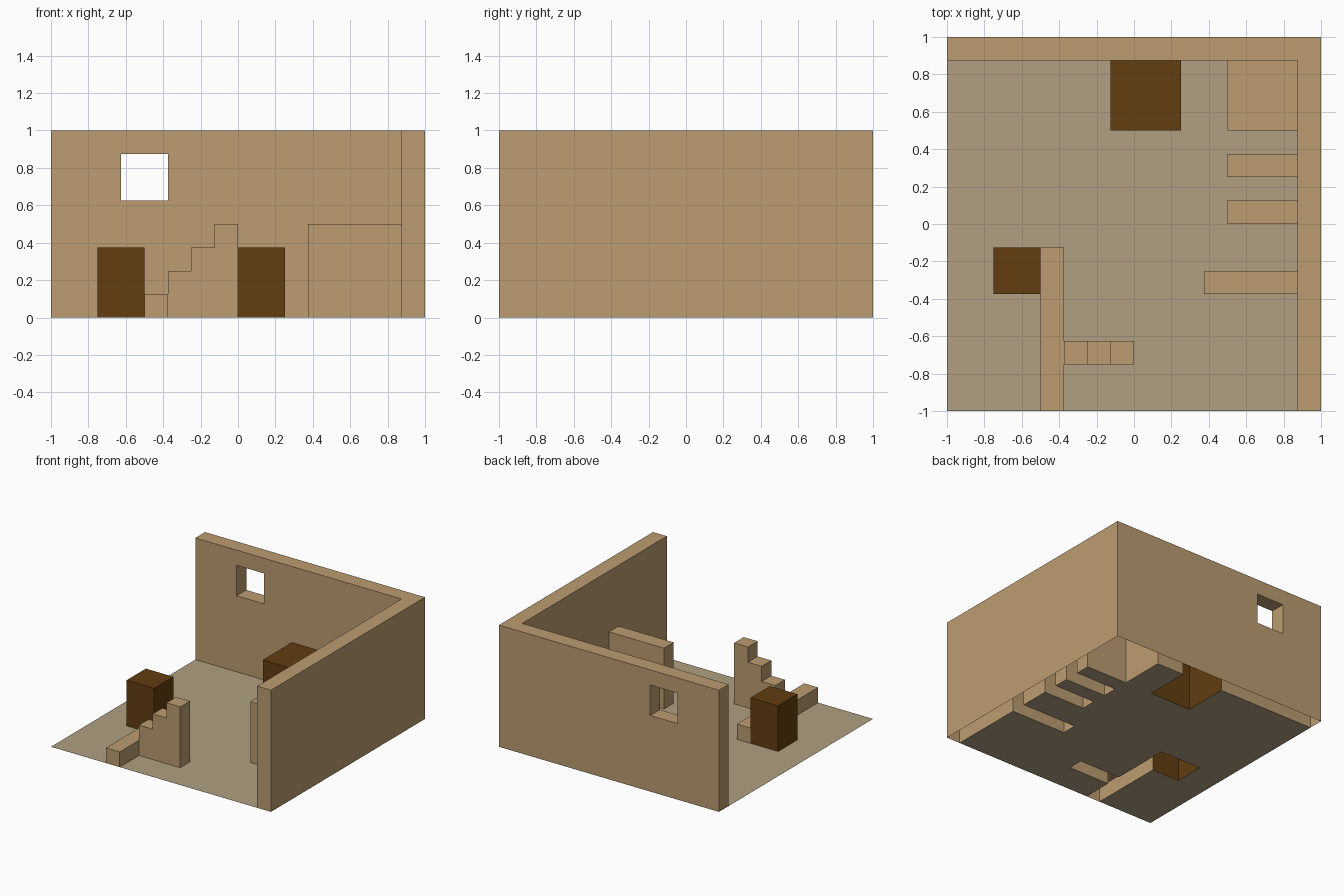
import bpy, bmesh
from mathutils import Vector

if "Cube" in bpy.data.objects:
    bpy.data.objects.remove(bpy.data.objects["Cube"])

U = 0.125   # the whole room sits on a 1/8 unit lattice
N = 16


def material(name, rgb):
    m = bpy.data.materials.new(name)
    m.diffuse_color = (*rgb, 1)
    m.use_nodes = True
    m.node_tree.nodes["Principled BSDF"].inputs["Base Color"].default_value = m.diffuse_color
    return m


plaster = material("tan plaster", (0.503, 0.333, 0.165))
ground = material("dusty floor", (0.434, 0.347, 0.223))
wood = material("dark wood", (0.122, 0.048, 0.005))

solid = {}  # lattice cell -> part name


def cells(x0, x1, y0, y1, z0, z1):
    r = lambda a, b, o: range(round((a + o) / U), round((b + o) / U))
    return [(i, j, k) for i in r(x0, x1, 1) for j in r(y0, y1, 1) for k in r(z0, z1, 0)]


def block(part, x0, x1, y0, y1, height):
    for c in cells(x0, x1, y0, y1, 0, height):
        solid.setdefault(c, part)


# L-shaped wall with a window through the back
block("room_walls", -1, 1, 0.875, 1, 1)
block("room_walls", 0.875, 1, -1, 1, 1)
for c in cells(-0.625, -0.375, 0.875, 1, 0.625, 0.875):
    del solid[c]

# partition and platforms off the right wall
block("partition", 0.375, 0.875, -0.375, -0.25, 0.5)
block("platform_front", 0.5, 0.875, 0, 0.125, 0.5)
block("platform_middle", 0.5, 0.875, 0.25, 0.375, 0.5)
block("platform_corner", 0.5, 0.875, 0.5, 0.875, 0.5)

# low curb with steps rising from it
block("curb", -0.5, -0.375, -1, -0.125, 0.125)
for s in range(3):
    x = -0.375 + s * U
    block("steps", x, x + U, -0.75, -0.625, 0.25 + s * U)

# wooden crates
block("crate_small", -0.75, -0.5, -0.375, -0.125, 0.375)
block("crate_large", -0.125, 0.25, 0.5, 0.875, 0.375)


def quad(bm, centre, normal):
    n = Vector(normal)
    a = Vector((n.y, n.z, n.x))
    b = n.cross(a)
    pts = [centre + (a * s + b * t) / 2 for s, t in ((-1, -1), (1, -1), (1, 1), (-1, 1))]
    bm.faces.new([bm.verts.new(p * U - Vector((1, 1, 0))) for p in pts])


def finish(part, bm, mat):
    bmesh.ops.remove_doubles(bm, verts=bm.verts[:], dist=1e-4)
    bmesh.ops.dissolve_limit(bm, angle_limit=0.01, verts=bm.verts[:], edges=bm.edges[:])
    me = bpy.data.meshes.new(part)
    bm.to_mesh(me)
    bm.free()
    me.materials.append(mat)
    bpy.context.collection.objects.link(bpy.data.objects.new(part, me))


# skin each part: exposed faces only, undersides on the ground left open
SIDES = [(1, 0, 0), (-1, 0, 0), (0, 1, 0), (0, -1, 0), (0, 0, 1), (0, 0, -1)]
for part in dict.fromkeys(solid.values()):
    bm = bmesh.new()
    for (i, j, k), owner in solid.items():
        if owner != part:
            continue
        for n in SIDES:
            near = (i + n[0], j + n[1], k + n[2])
            if near not in solid and near[2] >= 0:
                quad(bm, Vector((i + 0.5, j + 0.5, k + 0.5)) + Vector(n) / 2, n)
    finish(part, bm, wood if part.startswith("crate") else plaster)

# floor sheet, open beneath every part
bm = bmesh.new()
for i in range(N):
    for j in range(N):
        if (i, j, 0) not in solid:
            quad(bm, Vector((i + 0.5, j + 0.5, 0)), (0, 0, 1))
finish("floor", bm, ground)
